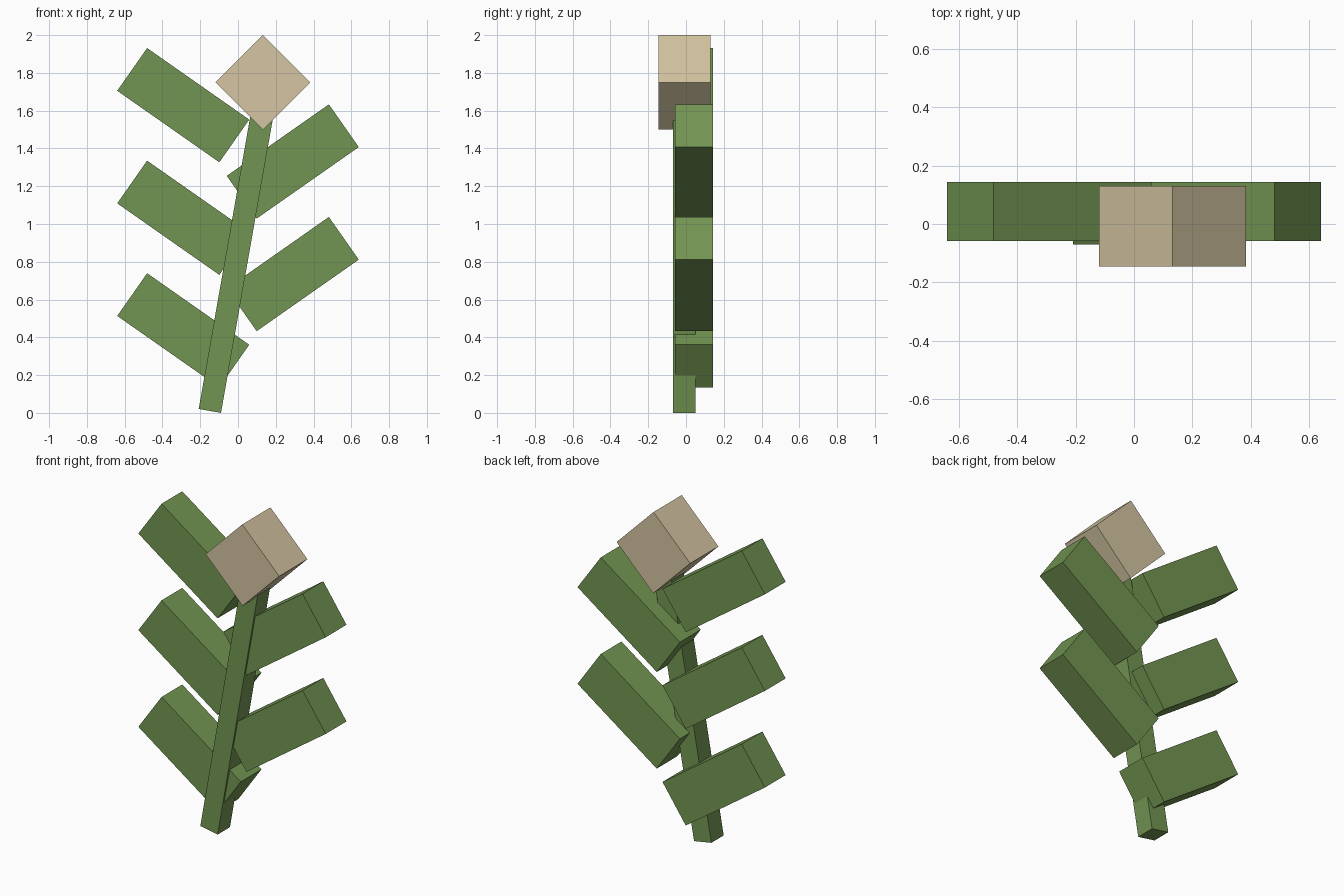
import bpy
from math import radians, sin, cos

if "Cube" in bpy.data.objects:
    bpy.data.objects.remove(bpy.data.objects["Cube"])


def material(name, rgb):
    m = bpy.data.materials.new(name)
    m.diffuse_color = (*rgb, 1)
    m.use_nodes = True
    m.node_tree.nodes["Principled BSDF"].inputs["Base Color"].default_value = m.diffuse_color
    return m


def box(name, size, centre, tilt, mat):
    """Box turned by tilt degrees about the y axis."""
    bpy.ops.mesh.primitive_cube_add(size=1)
    ob = bpy.context.object
    ob.name = name
    ob.scale = size
    ob.location = centre
    ob.rotation_euler.y = radians(tilt)
    ob.data.materials.append(mat)
    return ob


green = material("leaf_green", (0.17, 0.30, 0.085))
cream = material("bud_cream", (0.66, 0.56, 0.36))

# Leaning stem, its top buried in the bud
LENGTH, LEAN = 1.6, 10
a = radians(LEAN)
box("stem", (0.12, 0.12, LENGTH),
    (-0.149 + sin(a) * LENGTH / 2, -0.01, 0.0104 + cos(a) * LENGTH / 2), LEAN, green)

# Alternating leaves: odd ones on the right, even ones on the left
for i in range(5):
    side = 1 if i % 2 else -1
    box(f"leaf_{i + 1}", (0.66, 0.202, 0.276),
        (side * 0.29, 0.043, 0.437 + i * 0.298), -35 * side, green)

# Bud standing on its edge
box("bud", (0.3565, 0.275, 0.3535), (0.132, -0.008, 1.75), 45, cream)
